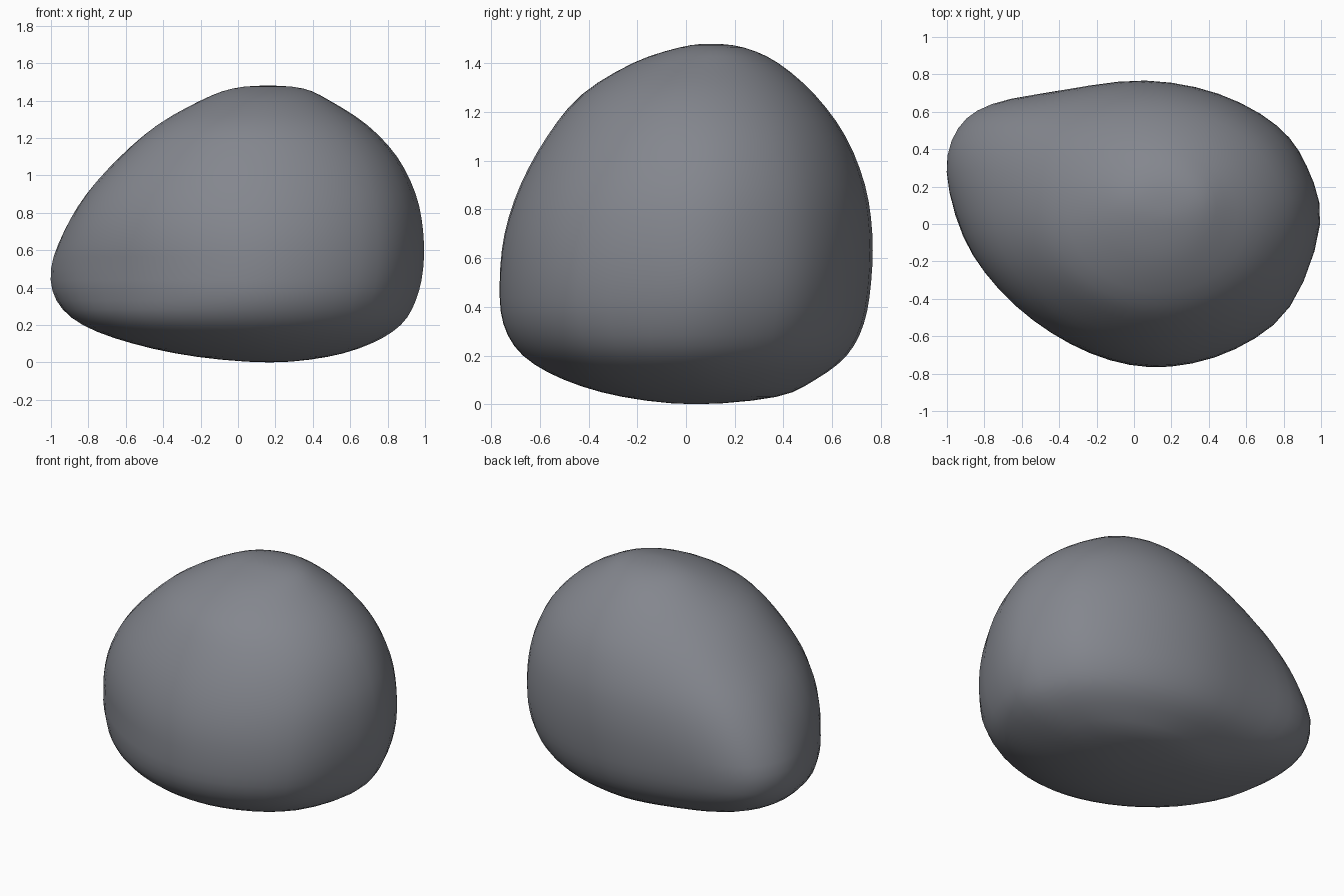
import bpy, bmesh, math
from mathutils import Vector

cube = bpy.data.objects.get("Cube")
if cube:
    bpy.data.objects.remove(cube, do_unlink=True)

SEGMENTS_PER_POINT = 3   # around the outline
RINGS_PER_ROW = 3        # up the height


def catmull(a, b, c, d, t):
    """Smooth curve between b and c."""
    return 0.5 * (2 * b + (c - a) * t + (2 * a - 5 * b + 4 * c - d) * t * t
                  + (3 * b - a - 3 * c + d) * t ** 3)


def closed_curve(points, steps):
    """Closed smooth outline through the points."""
    n = len(points)
    return [catmull(*[points[(i + k) % n] for k in (-1, 0, 1, 2)], s / steps)
            for i in range(n) for s in range(steps)]


def flipped(row):
    """Ring mirrored through a pole, so the curve rounds over it."""
    z, left, right, front, back = row
    return Vector((z, right, left, back, front))


# Widest outline seen from above, counter-clockwise
outline = [Vector(p) for p in (
    (1, 0), (.93, .31), (.77, .53), (.45, .7), (.05, .77), (-.4, .72),
    (-.76, .65), (-.94, .52), (-1, .29), (-.91, -.06), (-.72, -.34),
    (-.44, -.575), (-.12, -.725), (.2, -.76), (.55, -.665), (.84, -.44))]
outline = closed_curve([Vector((p.x, p.y / .765)) for p in outline], SEGMENTS_PER_POINT)

# Height, then left, right, front and back extent
rows = [Vector(r) for r in (
    (0, .17, .17, .04, .04),
    (.03, -.22, .48, -.26, .37),
    (.1, -.56, .71, -.5, .53),
    (.2, -.83, .87, -.67, .66),
    (.33, -.97, .95, -.75, .73),
    (.5, -1, .99, -.765, .76),
    (.7, -.93, .99, -.745, .765),
    (.9, -.81, .95, -.68, .735),
    (1.1, -.63, .85, -.57, .655),
    (1.27, -.43, .69, -.43, .53),
    (1.4, -.2, .49, -.22, .38),
    (1.464, -.03, .35, -.03, .24),
    (1.48, .16, .16, .1, .1))]
path = [flipped(rows[1])] + rows + [flipped(rows[-2])]
rings = [catmull(*path[i:i + 4], s / RINGS_PER_ROW)
         for i in range(len(rows) - 1) for s in range(RINGS_PER_ROW)][1:]


def section(row):
    """Outline that rounds off towards top and bottom, fitted to its extents."""
    z, left, right, front, back = row
    k = max(0, 1 - 1.3 * (z - .5)) if z > .5 else .35 + .65 * min(1, z / .35)
    pts = [p * k + p.normalized() * (1 - k) for p in outline]
    xs, ys = [p.x for p in pts], [p.y for p in pts]

    def fit(v, values, low, high):
        return low + (v - min(values)) / (max(values) - min(values)) * (high - low)

    return [(fit(p.x, xs, left, right), fit(p.y, ys, front, back), z) for p in pts]


# Boulder body: stacked sections closed by a pole at each end
bm = bmesh.new()
loops = [[bm.verts.new(c) for c in section(r)] for r in rings]
count = len(outline)
for lower, upper in zip(loops, loops[1:]):
    for i in range(count):
        j = (i + 1) % count
        bm.faces.new((lower[i], lower[j], upper[j], upper[i]))
for row, loop in ((rows[0], loops[0]), (rows[-1], loops[-1])):
    pole = bm.verts.new((row[1], row[3], row[0]))
    for i in range(count):
        bm.faces.new((loop[i], loop[(i + 1) % count], pole))
bmesh.ops.recalc_face_normals(bm, faces=bm.faces)

mesh = bpy.data.meshes.new("boulder")
bm.to_mesh(mesh)
bm.free()
boulder = bpy.data.objects.new("boulder", mesh)
bpy.context.collection.objects.link(boulder)

# Slate grey stone
stone = bpy.data.materials.new("slate_grey_stone")
stone.use_nodes = True
colour = (.23, .24, .27, 1)
stone.diffuse_color = colour
shader = stone.node_tree.nodes["Principled BSDF"]
shader.inputs["Base Color"].default_value = colour
shader.inputs["Roughness"].default_value = .9
mesh.materials.append(stone)

bpy.ops.object.select_all(action='DESELECT')
boulder.select_set(True)
bpy.context.view_layer.objects.active = boulder
bpy.ops.object.shade_smooth_by_angle(angle=math.radians(40))
